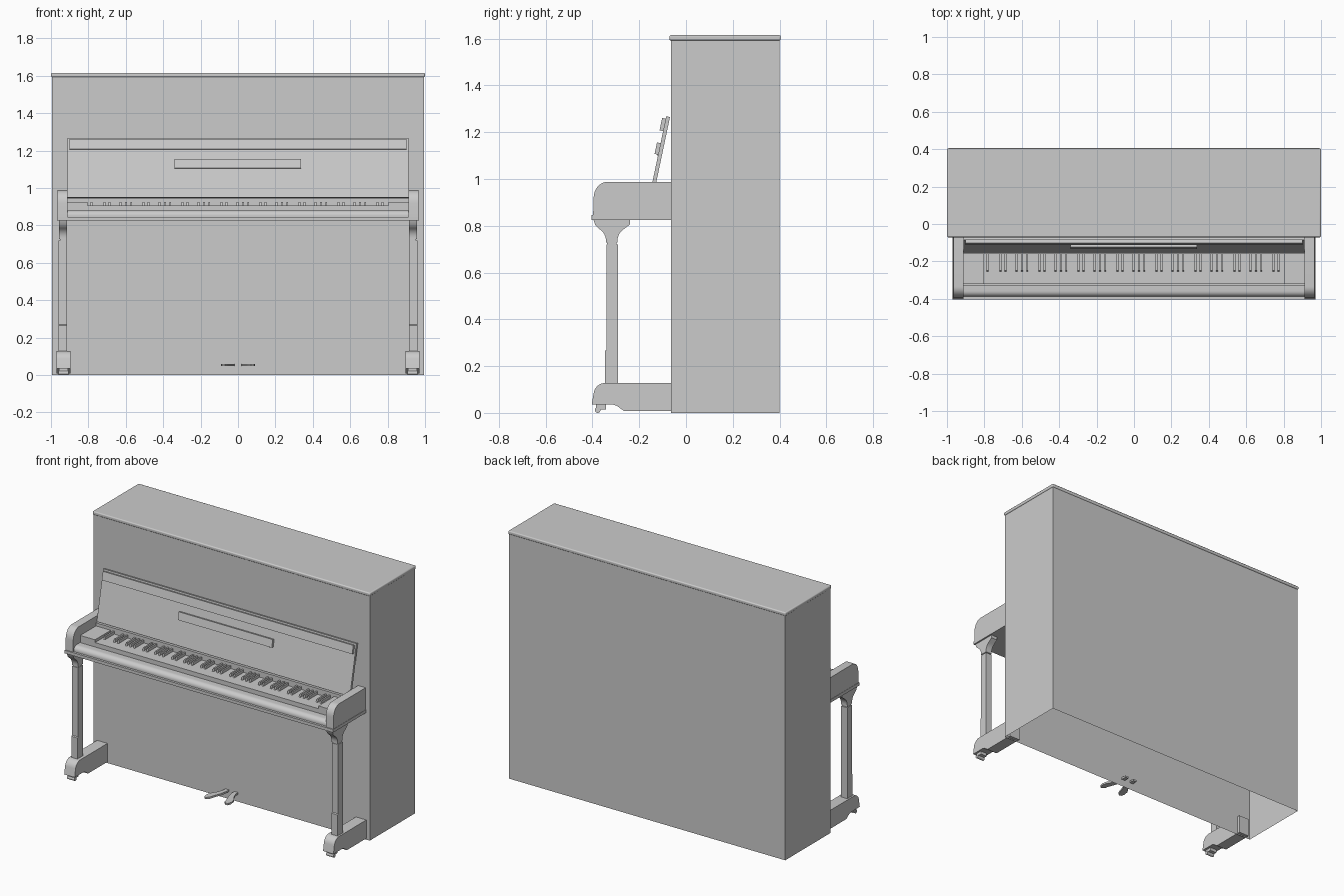
import bpy, bmesh, math
from mathutils import Vector

if "Cube" in bpy.data.objects:
    bpy.data.objects.remove(bpy.data.objects["Cube"])


def finish(name, bm):
    bmesh.ops.recalc_face_normals(bm, faces=bm.faces)
    me = bpy.data.meshes.new(name)
    bm.to_mesh(me)
    bm.free()
    ob = bpy.data.objects.new(name, me)
    bpy.context.collection.objects.link(ob)
    return ob


def extrude(bm, pts, offset):
    """Close a planar outline and sweep it along offset."""
    face = bm.faces.new([bm.verts.new(p) for p in pts])
    res = bmesh.ops.extrude_face_region(bm, geom=[face], use_keep_orig=True)
    verts = [v for v in res['geom'] if isinstance(v, bmesh.types.BMVert)]
    bmesh.ops.translate(bm, verts=verts, vec=offset)


def prism(name, yz, x0, x1):
    bm = bmesh.new()
    extrude(bm, [(x0, y, z) for y, z in yz], Vector((x1 - x0, 0, 0)))
    return finish(name, bm)


def rect(y0, y1, z0, z1):
    return [(y0, z0), (y1, z0), (y1, z1), (y0, z1)]


def box(name, x0, x1, y0, y1, z0, z1):
    return prism(name, rect(y0, y1, z0, z1), x0, x1)


def arc(cy, cz, ry, rz, a0, a1, n=8):
    return [(cy + ry * math.cos(math.radians(a0 + (a1 - a0) * i / n)),
             cz + rz * math.sin(math.radians(a0 + (a1 - a0) * i / n))) for i in range(n + 1)]


# Cabinet shell, open underneath
cabinet = box("cabinet", -0.995, 0.995, -0.065, 0.4, 0, 1.6)
bm = bmesh.new()
bm.from_mesh(cabinet.data)
bmesh.ops.delete(bm, geom=[f for f in bm.faces if f.calc_center_median().z < 0.01], context='FACES')
bm.to_mesh(cabinet.data)
bm.free()

# Lid with softened edges
lid = box("lid", -1, 1, -0.071, 0.405, 1.592, 1.615)
bev = lid.modifiers.new("edge", 'BEVEL')
bev.width, bev.segments = 0.007, 3

# Key bed, key slip with rounded front, and ledge behind the keys
box("key_bed", -0.967, 0.967, -0.403, -0.065, 0.825, 0.845)
prism("key_slip", [(-0.325, 0.845), (-0.325, 0.88)] + arc(-0.358, 0.852, 0.03, 0.028, 90, 180)
      + [(-0.388, 0.845)], -0.912, 0.912)
box("key_ledge", -0.912, 0.912, -0.16, -0.065, 0.845, 0.945)

# White key surface, end blocks and black keys
box("white_keys", -0.805, 0.805, -0.322, -0.16, 0.845, 0.907)
for s, side in ((-1, "left"), (1, "right")):
    box(side + "_key_block", s * 0.805, s * 0.912, -0.322, -0.16, 0.845, 0.925)
bm = bmesh.new()
starts = [-0.784]
for k in range(8):
    starts += [-0.714 + 0.2086 * k + d for d in (0, 0.027)]
    if k < 7:
        starts += [-0.628 + 0.2086 * k + d for d in (0, 0.029, 0.057)]
for x in starts:
    key = [(-0.256, 0.905), (-0.16, 0.905), (-0.16, 0.926), (-0.248, 0.926)]
    extrude(bm, [(x - 0.005, y, z) for y, z in key], Vector((0.01, 0, 0)))
finish("black_keys", bm)


# Leaning fallboard with its two strips
def front(z):
    return -0.145 + 0.21 * (z - 0.98)


def leaning(name, x0, x1, z0, z1, out, thick):
    a, b = front(z0) - out, front(z1) - out
    lift = -0.21 * thick
    prism(name, [(a, z0), (a + thick, z0 + lift), (b + thick, z1 + lift), (b, z1)], x0, x1)


leaning("fallboard", -0.912, 0.912, 0.95, 1.268, 0, 0.016)
leaning("fallboard_lip", -0.902, 0.902, 1.208, 1.261, 0.016, 0.016)
leaning("music_shelf", -0.34, 0.337, 1.107, 1.156, 0.016, 0.016)
for i, x in enumerate((-0.28, 0.0, 0.27)):
    leaning("shelf_hinge_%d" % i, x - 0.045, x + 0.045, 1.1, 1.11, 0.004, 0.004)

# Side profiles shared by both ends
arm = [(-0.065, 0.845), (-0.065, 0.988)] + arc(-0.335, 0.918, 0.06, 0.07, 90, 180) + [(-0.397, 0.845)]
foot = ([(-0.045, 0.008), (-0.045, 0.128)] + arc(-0.345, 0.078, 0.05, 0.05, 90, 170)
        + [(-0.403, 0.035), (-0.31, 0.035), (-0.295, 0.03), (-0.265, 0.008)])
capital = ([(-0.395, 0.825), (-0.24, 0.825), (-0.24, 0.805)]
           + arc(-0.235, 0.735, 0.058, 0.06, 120, 180, 6)
           + [(-0.293, 0.728), (-0.342, 0.728)]
           + arc(-0.402, 0.735, 0.06, 0.06, 0, 60, 6) + [(-0.388, 0.803)])
column = [(-0.346, 0.125), (-0.29, 0.125), (-0.29, 0.72), (-0.34, 0.72), (-0.34, 0.27), (-0.346, 0.265)]

for s, side in ((-1, "left"), (1, "right")):
    prism(side + "_arm", arm, s * 0.911, s * 0.965)
    prism(side + "_foot", foot, s * 0.895, s * 0.97)
    prism(side + "_leg_capital", capital, s * 0.913, s * 0.957)
    box(side + "_leg_neck", s * 0.917, s * 0.953, -0.337, -0.298, 0.715, 0.73)
    prism(side + "_leg", column, s * 0.915, s * 0.959)
    # Caster
    box(side + "_caster_mount", s * 0.91, s * 0.957, -0.385, -0.343, 0.015, 0.036)
    prism(side + "_caster_wheel", arc(-0.378, 0.012, 0.012, 0.012, 0, 337.5, 15),
          s * 0.907, s * 0.96)
    # Pedal curving outward
    plan = [(0.02, -0.03), (0.045, -0.03), (0.047, -0.09), (0.06, -0.125), (0.085, -0.165),
            (0.092, -0.2), (0.085, -0.225), (0.07, -0.23), (0.055, -0.215), (0.045, -0.18),
            (0.028, -0.135), (0.02, -0.095)]
    bm = bmesh.new()
    extrude(bm, [(s * x, y, 0.048) for x, y in plan], Vector((0, 0, 0.012)))
    finish(side + "_pedal", bm)

# Smooth the curved faces, keep hard edges
bpy.ops.object.select_all(action='SELECT')
bpy.context.view_layer.objects.active = cabinet
bpy.ops.object.shade_smooth_by_angle(angle=math.radians(30))

# Shell normals face outward
bm = bmesh.new()
bm.from_mesh(cabinet.data)
for f in bm.faces:
    if f.normal.dot(f.calc_center_median() - Vector((0, 0.17, 0.8))) < 0:
        f.normal_flip()
bm.to_mesh(cabinet.data)
bm.free()
